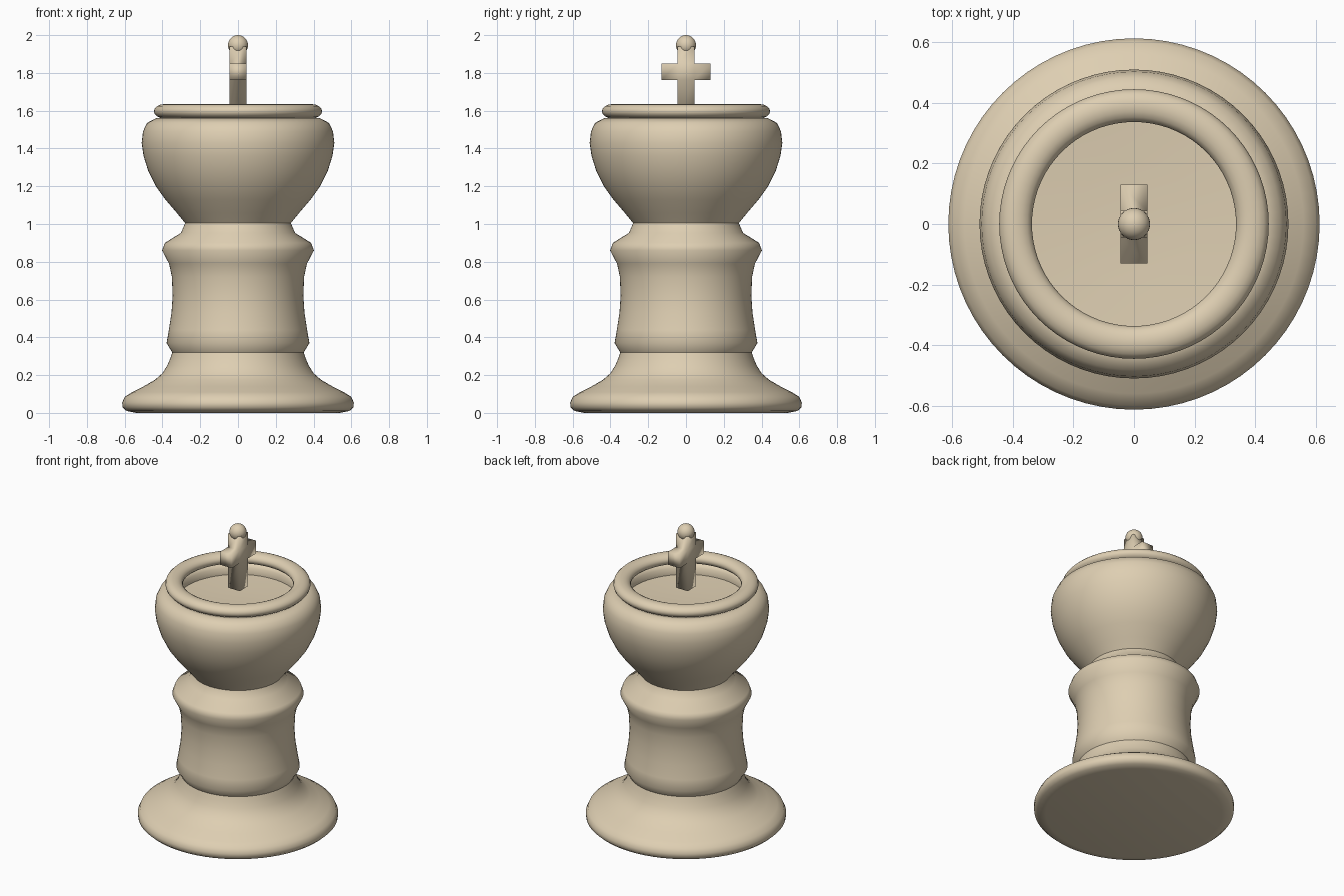
import bpy, bmesh, math
from mathutils import Vector

cube = bpy.data.objects.get("Cube")
if cube:
    bpy.data.objects.remove(cube, do_unlink=True)

stone = bpy.data.materials.new("warm_ivory")
stone.use_nodes = True
ivory = (0.73, 0.62, 0.445, 1)
stone.diffuse_color = ivory
stone.node_tree.nodes["Principled BSDF"].inputs["Base Color"].default_value = ivory


def finish(name, bm, angle=None):
    bmesh.ops.recalc_face_normals(bm, faces=bm.faces)
    mesh = bpy.data.meshes.new(name)
    bm.to_mesh(mesh)
    bm.free()
    obj = bpy.data.objects.new(name, mesh)
    bpy.context.collection.objects.link(obj)
    mesh.materials.append(stone)
    bpy.ops.object.select_all(action='DESELECT')
    bpy.context.view_layer.objects.active = obj
    obj.select_set(True)
    if angle is None:
        bpy.ops.object.shade_smooth()
    else:
        bpy.ops.object.shade_smooth_by_angle(angle=math.radians(angle))
    return obj


def lathe(name, profile, angle, closed=False, steps=72):
    """Revolve (radius, height) points around the z axis."""
    bm = bmesh.new()
    verts = [bm.verts.new((r, 0, z)) for r, z in profile]
    edges = [bm.edges.new(p) for p in zip(verts, verts[1:])]
    if closed:
        edges.append(bm.edges.new((verts[-1], verts[0])))
    bmesh.ops.spin(bm, geom=verts + edges, cent=(0, 0, 0), axis=(0, 0, 1),
                   angle=math.tau, steps=steps)
    bmesh.ops.remove_doubles(bm, verts=bm.verts, dist=0.0005)
    return finish(name, bm, angle)


# Flared foot
lathe("foot", [(0, 0), (0.54, 0), (0.59, 0.01), (0.612, 0.03), (0.613, 0.055),
               (0.6, 0.085), (0.56, 0.11), (0.5, 0.14), (0.44, 0.175), (0.4, 0.21),
               (0.375, 0.25), (0.358, 0.29), (0.348, 0.32)], 50)

# Waisted column with collar
lathe("column", [(0.348, 0.32), (0.378, 0.37), (0.366, 0.44), (0.352, 0.53),
                 (0.346, 0.62), (0.35, 0.72), (0.365, 0.79), (0.402, 0.86),
                 (0.387, 0.9), (0.302, 0.953), (0.28, 1.005)], 60)

# Bowl-shaped head with a recessed floor
lathe("head", [(0.28, 1.005), (0.325, 1.06), (0.385, 1.13), (0.435, 1.2),
               (0.475, 1.28), (0.5, 1.36), (0.51, 1.43), (0.503, 1.49),
               (0.482, 1.535), (0.435, 1.56), (0.4, 1.555), (0.375, 1.53),
               (0.375, 1.485), (0.2, 1.475), (0, 1.47)], 50)

# Rounded rim, a flattened ring on top of the head
rim = [(0.391 + 0.054 * math.cos(a), 1.597 + 0.038 * math.sin(a))
       for a in (math.tau * i / 16 for i in range(16))]
lathe("rim", rim, 60, closed=True)

# Cross: a banded post whose middle band is extruded front and back
bm = bmesh.new()
half = 0.044
rings = [[bm.verts.new((sx * half, sy * half, z))
          for sx, sy in ((-1, -1), (1, -1), (1, 1), (-1, 1))]
         for z in (1.575, 1.763, 1.85, 1.94)]
bm.faces.new(rings[0][::-1])
bm.faces.new(rings[-1])
for low, high in zip(rings, rings[1:]):
    for i in range(4):
        j = (i + 1) % 4
        bm.faces.new((low[i], low[j], high[j], high[i]))
bm.normal_update()
arms = [f for f in bm.faces
        if abs(f.normal.y) > 0.9 and 1.77 < f.calc_center_median().z < 1.84]
for face in arms:
    direction = Vector((0, math.copysign(0.086, face.normal.y), 0))
    new = bmesh.ops.extrude_discrete_faces(bm, faces=[face])["faces"][0]
    bmesh.ops.translate(bm, verts=new.verts, vec=direction)
bmesh.ops.remove_doubles(bm, verts=bm.verts, dist=0.0005)
finish("cross", bm)

# Ball finial
bm = bmesh.new()
bmesh.ops.create_uvsphere(bm, u_segments=32, v_segments=16, radius=0.053)
bmesh.ops.translate(bm, verts=bm.verts, vec=(0, 0, 1.947))
finish("finial_ball", bm)
